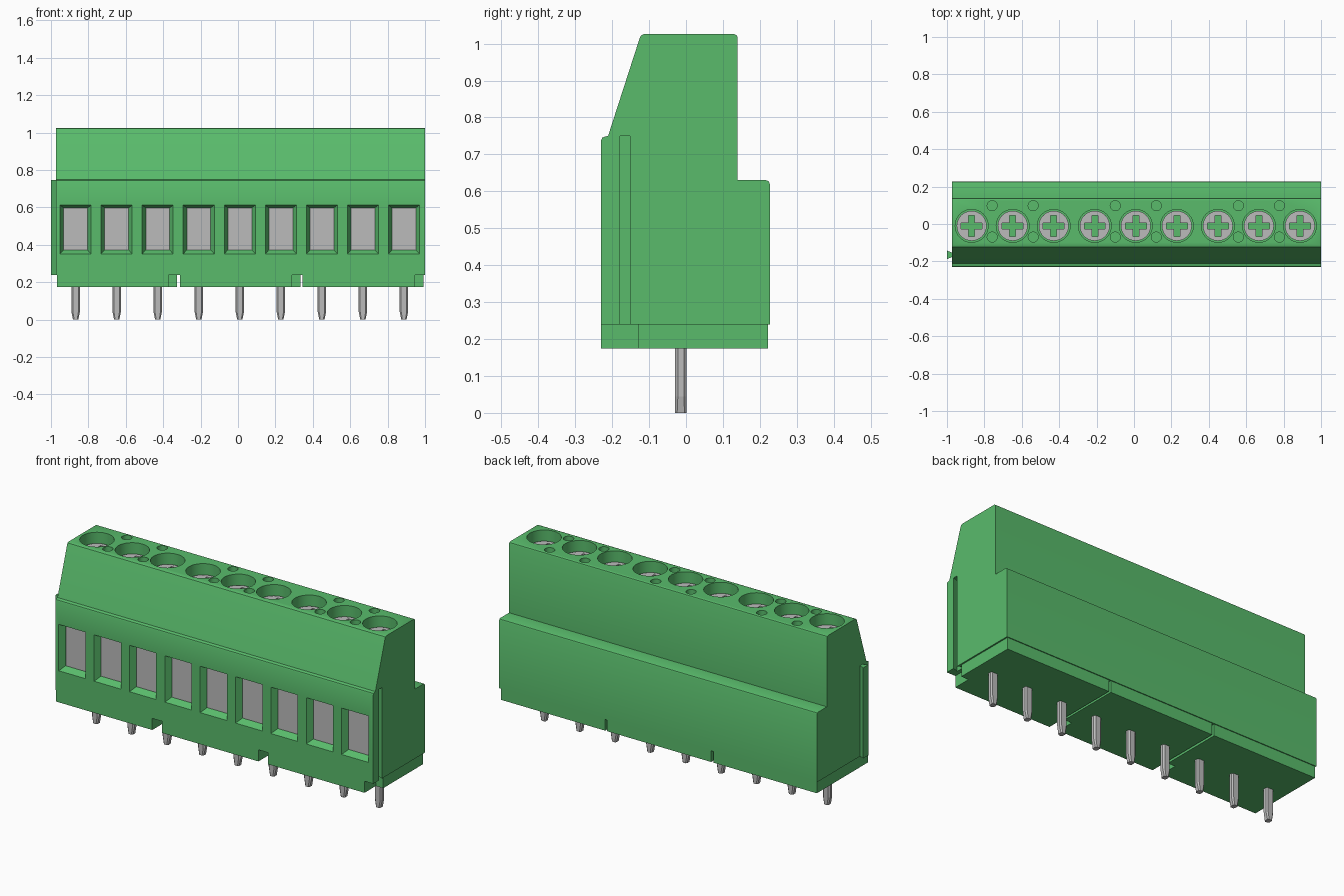
import bpy, bmesh, math

if "Cube" in bpy.data.objects:
    bpy.data.objects.remove(bpy.data.objects["Cube"], do_unlink=True)


def material(name, rgb):
    m = bpy.data.materials.new(name)
    m.use_nodes = True
    m.diffuse_color = (*rgb, 1)
    bsdf = next(n for n in m.node_tree.nodes if n.type == 'BSDF_PRINCIPLED')
    bsdf.inputs["Base Color"].default_value = (*rgb, 1)
    return m


GREEN = material("housing green", (0.10, 0.50, 0.148))
GREY = material("metal grey", (0.50, 0.50, 0.50))


def loft(bm, *loops):
    """Closed solid through matching loops of points."""
    rings = [[bm.verts.new(p) for p in loop] for loop in loops]
    for a, b in zip(rings, rings[1:]):
        for i in range(len(a)):
            j = (i + 1) % len(a)
            bm.faces.new((a[i], a[j], b[j], b[i]))
    bm.faces.new(rings[0])
    bm.faces.new(rings[-1])


def make(name, bm, mat):
    bmesh.ops.recalc_face_normals(bm, faces=bm.faces[:])
    mesh = bpy.data.meshes.new(name)
    bm.to_mesh(mesh)
    bm.free()
    mesh.materials.append(mat)
    ob = bpy.data.objects.new(name, mesh)
    bpy.context.scene.collection.objects.link(ob)
    return ob


def cut(ob, cutter):
    """Subtract the cutter, keep the result and drop the cutter."""
    cutter.hide_render = True
    mod = ob.modifiers.new("cut", 'BOOLEAN')
    mod.operation, mod.solver, mod.object = 'DIFFERENCE', 'EXACT', cutter
    dg = bpy.context.evaluated_depsgraph_get()
    mesh = bpy.data.meshes.new_from_object(ob.evaluated_get(dg))
    ob.modifiers.clear()
    ob.data = mesh
    bpy.data.objects.remove(cutter, do_unlink=True)


def circle(x, y, z, r, n=32):
    return [(x + r * math.cos(2 * math.pi * i / n),
             y + r * math.sin(2 * math.pi * i / n), z) for i in range(n)]


def rect_xz(x, hw, y, z0, z1):
    return [(x - hw, y, z0), (x + hw, y, z0), (x + hw, y, z1), (x - hw, y, z1)]


def octagon(x, y, z, hw, hd, c):
    pts = [(hw, hd - c), (hw - c, hd), (c - hw, hd), (-hw, hd - c),
           (-hw, c - hd), (c - hw, -hd), (hw - c, -hd), (hw, c - hd)]
    return [(x + a, y + b, z) for a, b in pts]


def plus(x, y, z, a, w):
    pts = [(w, a), (-w, a), (-w, w), (-a, w), (-a, -w), (-w, -w),
           (-w, -a), (w, -a), (w, -w), (a, -w), (a, w), (w, w)]
    return [(x + p, y + q, z) for p, q in pts]


PITCH = 0.2194
poles = [-0.868 + PITCH * i for i in range(9)]
SCREW_Y, TOP = -0.01, 1.026

# Housing: stepped side profile extruded along the row
profile = [(-0.23, 0.24), (-0.23, 0.738), (-0.227, 0.745), (-0.22, 0.748),
           (-0.211, 0.75), (-0.126, 1.013), (-0.122, 1.022), (-0.113, TOP),
           (0.13, TOP), (0.137, 1.023), (0.14, 1.016), (0.14, 0.63),
           (0.217, 0.63), (0.224, 0.627), (0.227, 0.62), (0.227, 0.24)]
bm = bmesh.new()
loft(bm, *[[(x, y, z) for y, z in profile] for x in (-0.972, 1.0)])
housing = make("housing", bm, GREEN)

# Openings: wire windows, screw wells, test holes and side groove
bm = bmesh.new()
for i, x in enumerate(poles):
    loft(bm, rect_xz(x, 0.083, -0.26, 0.352, 0.612),
         rect_xz(x, 0.083, -0.23, 0.352, 0.612),
         rect_xz(x, 0.064, -0.20, 0.372, 0.598),
         rect_xz(x, 0.064, -0.185, 0.372, 0.598))
    loft(bm, circle(x, SCREW_Y, 0.95, 0.088), circle(x, SCREW_Y, 1.1, 0.088))
    if i % 3 < 2:
        for y in (0.098, -0.07):
            hx = x + PITCH / 2
            loft(bm, circle(hx, y, 0.996, 0.027, 20), circle(hx, y, 1.1, 0.027, 20))


def dovetail(z, x_narrow, x_wide, narrow, wide):
    y = -0.165
    return [(x_narrow, y - narrow, z), (x_narrow, y + narrow, z),
            (x_wide, y + wide, z), (x_wide, y - wide, z)]


loft(bm, *[dovetail(z, 1.003, 0.968, 0.012, 0.025) for z in (0.2, 0.75)])
cut(housing, make("housing_cutter", bm, GREEN))

# Dovetail rib on the opposite end
bm = bmesh.new()
loft(bm, *[dovetail(z, -0.97, -1.0, 0.011, 0.023) for z in (0.24, 0.748)])
make("side_rib", bm, GREEN)

# Base feet, one per three poles, each with a notched front corner
for i, (x0, x1) in enumerate([(-0.967, -0.325), (-0.311, 0.334), (0.346, 0.992)]):
    n = x1 - 0.046
    foot = [(x0, -0.23), (n, -0.23), (n, -0.13), (x1, -0.13), (x1, 0.222), (x0, 0.222)]
    bm = bmesh.new()
    loft(bm, *[[(x, y, z) for x, y in foot] for z in (0.175, 0.24)])
    make(f"base_foot_{i + 1}", bm, GREEN)

# Metal parts repeated for every pole
clamps, screws, slots, pins = (bmesh.new() for _ in range(4))
for x in poles:
    loft(clamps, *[rect_xz(x, 0.067, y, 0.369, 0.601) for y in (-0.195, -0.18)])
    loft(screws, circle(x, SCREW_Y, 0.935, 0.08), circle(x, SCREW_Y, 0.967, 0.08))
    loft(slots, *[plus(x, SCREW_Y, z, 0.056, 0.016) for z in (0.947, 1.0)])
    loft(pins, octagon(x, -0.014, 0.0, 0.014, 0.016, 0.006),
         octagon(x, -0.014, 0.045, 0.023, 0.016, 0.008),
         octagon(x, -0.014, 0.19, 0.023, 0.016, 0.008))
make("wire_clamps", clamps, GREY)
screw_heads = make("screw_heads", screws, GREY)
cut(screw_heads, make("slot_cutter", slots, GREY))
make("solder_pins", pins, GREY)

# Smooth the round walls, keep edges sharp
bpy.ops.object.select_all(action='DESELECT')
for ob in (housing, screw_heads):
    ob.select_set(True)
bpy.context.view_layer.objects.active = housing
bpy.ops.object.shade_smooth_by_angle(angle=math.radians(25))
